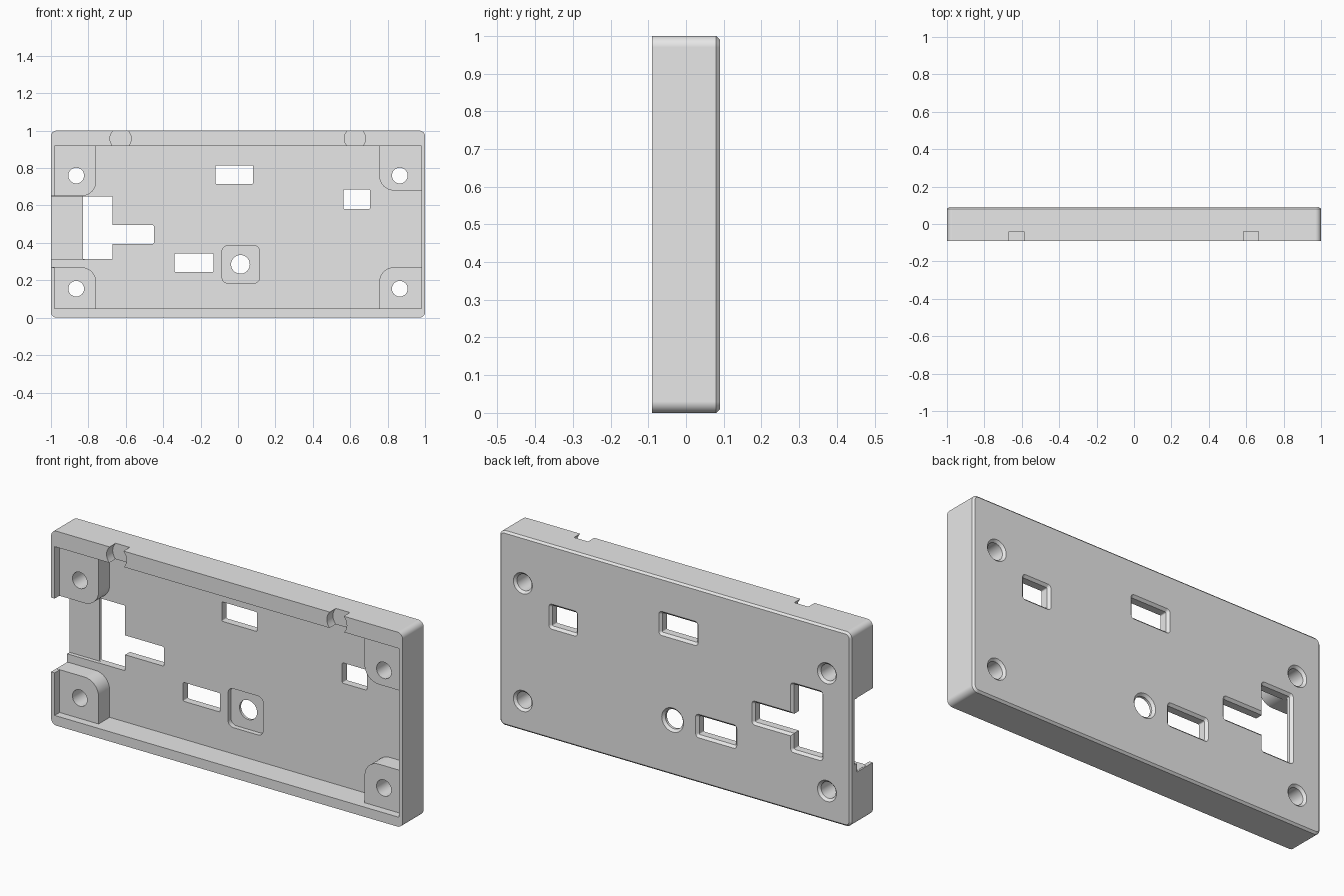
import bpy, bmesh, math

cube = bpy.data.objects.get("Cube")
if cube:
    bpy.data.objects.remove(cube, do_unlink=True)

grey = bpy.data.materials.new("plain_grey")
grey.use_nodes = True
grey.diffuse_color = (0.8, 0.8, 0.8, 1)
grey.node_tree.nodes["Principled BSDF"].inputs["Base Color"].default_value = (0.8, 0.8, 0.8, 1)

FRONT, BACK, FLOOR = -0.09, 0.09, 0.04
CHAMFER = 0.012


def loft(name, rings):
    """Closed solid through matching rings of points."""
    bm = bmesh.new()
    loops = [[bm.verts.new(p) for p in ring] for ring in rings]
    n = len(loops[0])
    bm.faces.new(loops[0])
    bm.faces.new(loops[-1])
    for a, b in zip(loops, loops[1:]):
        for i in range(n):
            j = (i + 1) % n
            bm.faces.new((a[i], a[j], b[j], b[i]))
    bmesh.ops.remove_doubles(bm, verts=bm.verts, dist=1e-5)
    bmesh.ops.recalc_face_normals(bm, faces=bm.faces)
    mesh = bpy.data.meshes.new(name)
    bm.to_mesh(mesh)
    bm.free()
    mesh.materials.append(grey)
    obj = bpy.data.objects.new(name, mesh)
    bpy.context.collection.objects.link(obj)
    return obj


def outline(x0, x1, z0, z1, radii, y, grow=0.0, steps=8):
    """Rounded rectangle; radii run low-left, low-right, top-right, top-left."""
    x0, x1, z0, z1 = x0 - grow, x1 + grow, z0 - grow, z1 + grow
    corners = ((x0, z0, 1, 1), (x1, z0, -1, 1), (x1, z1, -1, -1), (x0, z1, 1, -1))
    pts = []
    for k, ((cx, cz, sx, sz), r) in enumerate(zip(corners, radii)):
        if r == 0:
            pts.append((cx, y, cz))
            continue
        r = max(r + grow, 0.001)
        for i in range(steps + 1):
            a = math.pi + (k + i / steps) * math.pi / 2
            pts.append((cx + sx * r + r * math.cos(a), y, cz + sz * r + r * math.sin(a)))
    return pts


def slab(name, rect, radii, sections):
    if not isinstance(radii, tuple):
        radii = (radii,) * 4
    return loft(name, [outline(*rect, radii, y, g) for y, g in sections])


def combine(body, tool, operation="DIFFERENCE"):
    tool.hide_render = True
    mod = body.modifiers.new(tool.name, "BOOLEAN")
    mod.operation = operation
    mod.solver = "EXACT"
    mod.object = tool
    bpy.ops.object.select_all(action="DESELECT")
    bpy.context.view_layer.objects.active = body
    body.select_set(True)
    bpy.ops.object.modifier_apply(modifier=mod.name)
    bpy.data.objects.remove(tool, do_unlink=True)


def cut_through(rect, radius, start=-0.12):
    """Opening through the back plate with a chamfered rear rim."""
    sections = ((start, 0), (BACK - CHAMFER, 0), (BACK + 0.01, CHAMFER + 0.01))
    combine(case, slab("opening_cutter", rect, radius, sections))


# Outer shell with rounded corners and chamfered rear edge
case = slab("case_shell", (-1, 1, 0, 1), 0.03,
            ((FRONT, 0), (BACK - 0.01, 0), (BACK, -0.01)))

# Hollow interior, side gap, thinned panel and square recess
pockets = (
    ("cavity", (-0.98, 0.98, 0.05, 0.918), 0, FLOOR),
    ("side_gap", (-1.1, -0.97, 0.269, 0.651), 0, FLOOR),
    ("thin_panel", (-1.1, -0.82, 0.312, 0.649), 0, 0.06),
    ("square_recess", (-0.085, 0.115, 0.185, 0.385), 0.03, 0.065),
)
for name, rect, radius, depth in pockets:
    combine(case, slab(name, rect, radius, ((-0.12, 0), (depth, 0))))

# Corner screw bosses, each rounded at its inner corner
bosses = (
    ((-0.992, -0.758, 0.03, 0.27), 2),
    ((0.755, 0.99, 0.03, 0.27), 3),
    ((0.755, 0.99, 0.68, 0.94), 0),
    ((-0.992, -0.758, 0.65, 0.94), 1),
)
for rect, corner in bosses:
    radii = tuple(0.08 if i == corner else 0 for i in range(4))
    combine(case, slab("boss", rect, radii, ((-0.05, 0), (0.07, 0))), "UNION")

# Screw holes and central round hole
holes = [(x, z, 0.042) for x in (-0.865, 0.865) for z in (0.155, 0.76)]
holes.append((0.013, 0.285, 0.05))
for x, z, r in holes:
    cut_through((x - r, x + r, z - r, z + r), r)

# Rectangular windows and the T-shaped opening
for rect in ((-0.12, 0.08, 0.715, 0.815), (0.565, 0.705, 0.58, 0.685),
             (-0.34, -0.13, 0.245, 0.342), (-0.83, -0.67, 0.313, 0.648),
             (-0.70, -0.45, 0.395, 0.495)):
    cut_through(rect, 0.006, start=0.0)

# Bulging cable notches across the top wall
for x in (-0.628, 0.625):
    heights = [0.90 + 0.11 * i / 10 for i in range(11)]
    widths = [0.057 - 0.017 * ((z - 0.958) / 0.042) ** 2 for z in heights]
    right = [(x + w, z) for w, z in zip(widths, heights)]
    left = [(x - w, z) for w, z in zip(widths, heights)][::-1]
    rings = [[(px, y, pz) for px, pz in right + left] for y in (-0.12, -0.04)]
    combine(case, loft("notch", rings))

# Smooth curved faces while keeping edges crisp
bpy.ops.object.select_all(action="DESELECT")
case.select_set(True)
bpy.context.view_layer.objects.active = case
bpy.ops.object.shade_smooth_by_angle(angle=math.radians(30))
weighted = case.modifiers.new("weighted_normals", "WEIGHTED_NORMAL")
weighted.keep_sharp = True
